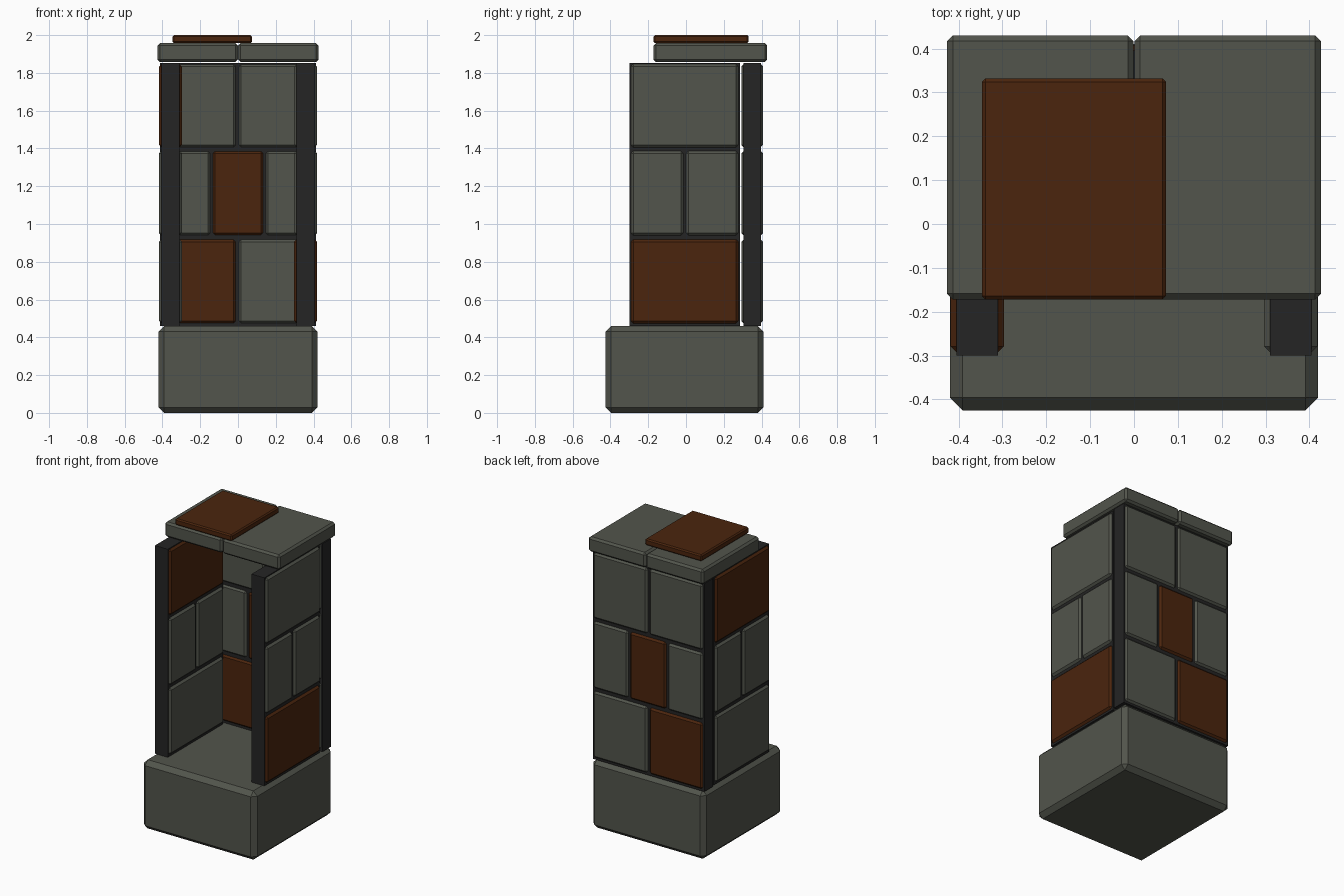
import bpy
import bmesh

cube = bpy.data.objects.get("Cube")
if cube:
    bpy.data.objects.remove(cube, do_unlink=True)


def material(name, rgb):
    mat = bpy.data.materials.new(name)
    mat.use_nodes = True
    mat.diffuse_color = (*rgb, 1)
    mat.node_tree.nodes["Principled BSDF"].inputs["Base Color"].default_value = (*rgb, 1)
    return mat


STONE = material("grey_stone", (0.085, 0.09, 0.072))
BROWN = material("rust_brown", (0.07, 0.018, 0.004))
MORTAR = material("dark_mortar", (0.018, 0.018, 0.018))


def block(name, x, y, z, mat, bevel=0.0):
    """Box between three (low, high) ranges with chamfered edges."""
    bm = bmesh.new()
    bmesh.ops.create_cube(bm, size=1)
    for v in bm.verts:
        for i, (low, high) in enumerate((x, y, z)):
            v.co[i] = (low + high) / 2 + v.co[i] * (high - low)
    if bevel:
        bmesh.ops.bevel(bm, geom=bm.edges[:], offset=bevel, segments=1,
                        affect='EDGES', clamp_overlap=True)
    mesh = bpy.data.meshes.new(name)
    bm.to_mesh(mesh)
    bm.free()
    mesh.materials.append(mat)
    obj = bpy.data.objects.new(name, mesh)
    bpy.context.collection.objects.link(obj)
    return obj


# Foundation
block("foundation", (-0.42, 0.42), (-0.425, 0.41), (0, 0.46), STONE, 0.029)

ROWS = [(0.473, 0.92), (0.938, 1.388), (1.405, 1.848)]
WALL_Z = (0.46, 1.853)

# Side walls: mortar core with stones showing through on both faces
for side, s, brown_row in (("left", 1, 0), ("right", -1, 2)):
    def span(a, b):
        return tuple(sorted((s * a, s * b)))
    block(side + "_wall_core", span(0.31, 0.405), (-0.3, 0.285), WALL_Z, MORTAR)
    for row, z in enumerate(ROWS):
        parts = [(-0.293, -0.013), (0.0, 0.278)] if row == 1 else [(-0.293, 0.278)]
        for i, y in enumerate(parts):
            block(f"{side}_wall_stone_{row}_{i}", span(0.297, 0.418), y, z,
                  BROWN if row == brown_row else STONE, 0.014)

# Back wall
block("back_wall_core", (-0.413, 0.413), (0.304, 0.396), WALL_Z, MORTAR)
HALVES = [(-0.406, -0.009), (0.003, 0.406)]
THIRDS = [(-0.406, -0.145), (-0.135, 0.135), (0.145, 0.406)]
BACK = [(HALVES, 0), (THIRDS, 1), (HALVES, None)]
for row, (parts, brown) in enumerate(BACK):
    for i, x in enumerate(parts):
        block(f"back_wall_stone_{row}_{i}", x, (0.293, 0.408), ROWS[row],
              BROWN if i == brown else STONE, 0.014)

# Roof slabs and cap
for side, x in (("right", (-0.426, -0.001)), ("left", (0.001, 0.426))):
    block(side + "_roof_slab", x, (-0.172, 0.43), (1.857, 1.957), STONE, 0.013)
block("roof_cap", (-0.347, 0.073), (-0.172, 0.332), (1.957, 2.0), BROWN, 0.008)
